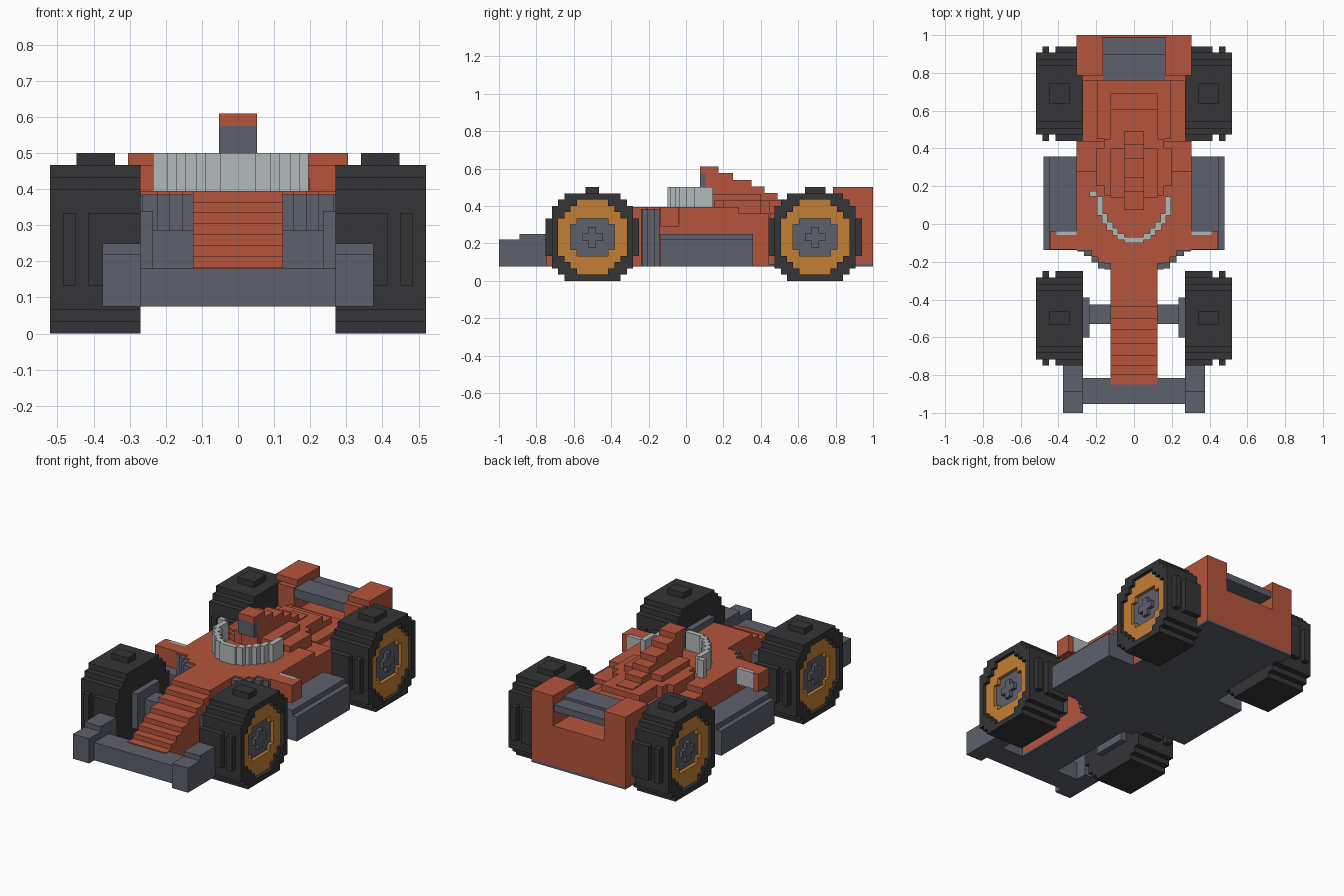
import bpy, bmesh, math

def mat(name, r, g, b):
    m = bpy.data.materials.new(name)
    m.diffuse_color = (r, g, b, 1)
    return m

RED = mat("red", 0.46, 0.09, 0.045)
GREY = mat("slate", 0.11, 0.115, 0.15)
DARK = mat("rubber", 0.035, 0.035, 0.038)
GOLD = mat("gold", 0.55, 0.21, 0.035)
PALE = mat("pale", 0.45, 0.48, 0.48)

def boxes(name, material, items, mirror=False):
    """One object from boxes (x0, x1, y0, y1, z0, z1), optionally mirrored in x."""
    bm = bmesh.new()
    if mirror:
        items = items + [(-b, -a, *rest) for a, b, *rest in items]
    for x0, x1, y0, y1, z0, z1 in items:
        vs = bmesh.ops.create_cube(bm, size=1)["verts"]
        for v in vs:
            v.co = (x0 + (v.co.x + .5) * (x1 - x0),
                    y0 + (v.co.y + .5) * (y1 - y0),
                    z0 + (v.co.z + .5) * (z1 - z0))
    me = bpy.data.meshes.new(name)
    bm.to_mesh(me)
    bm.free()
    ob = bpy.data.objects.new(name, me)
    bpy.context.collection.objects.link(ob)
    me.materials.append(material)
    return ob

# Voxel wheels: columns of blocks inside a ring
V = 1 / 30

def ring(cy, x0, x1, r0, r1):
    out = []
    for k in range(-7, 8):
        start = None
        xe = x1 - 0.035 if abs(k) == 7 else x1
        if xe <= x0:
            continue
        for j in range(15):
            inside = j < 14 and r0 <= math.hypot(k, j - 6.5) < r1
            if inside and start is None:
                start = j
            if not inside and start is not None:
                out.append((x0, xe, cy + (k - .5) * V, cy + (k + .5) * V, start * V, j * V))
                start = None
    return out

for label, cy, kn in (("front", -0.5, 0.036), ("rear", 0.69, 0.055)):
    knob = [(0.34, 0.447, cy - kn, cy + kn, 0.46, 0.5)]
    boxes(label + "_tyres", DARK, ring(cy, 0.27, 0.45, 0, 7.65)
          + ring(cy, 0.45, 0.52, 5.9, 7.65) + knob, True)
    boxes(label + "_rims", GOLD, ring(cy, 0.45, 0.50, 3.4, 5.9), True)
    c = 7 * V
    boxes(label + "_hubs", GREY, ring(cy, 0.45, 0.48, 0, 3.4) + [
        (0.48, 0.50, cy - .055, cy + .055, c - .02, c + .02),
        (0.48, 0.50, cy - .02, cy + .02, c - .055, c + .055)], True)

# Front wing with end plates
boxes("front_wing", GREY, [(-0.27, 0.27, -0.952, -0.815, 0.075, 0.18)])
boxes("front_wing_end_plates", GREY, [
    (0.27, 0.375, -1, -0.89, 0.075, 0.22),
    (0.27, 0.375, -0.89, -0.745, 0.075, 0.25)], True)

# Stepped nose
ys = [-0.85, -0.8, -0.75, -0.7, -0.635, -0.56, -0.5, -0.44, -0.14]
boxes("nose", RED, [(-0.125, 0.125, ys[i], ys[i + 1], 0.085, 0.185 + 0.03 * i)
                    for i in range(8)])

# Front axle and uprights
boxes("front_axle", GREY, [
    (0.12, 0.25, -0.53, -0.425, 0.18, 0.285),
    (0.235, 0.275, -0.6, -0.39, 0.13, 0.34)], True)

# Stepped intakes at the shoulders
sh = [(0.155, -0.24), (0.19, -0.235), (0.225, -0.205), (0.265, -0.17), (0.30, -0.145)]
boxes("intakes", GREY, [(x - 0.04, x, y, -0.13, 0.075, 0.385) for x, y in sh], True)
boxes("shoulders", RED, [(0, x, y + 0.03, -0.13, 0.35, 0.395) for x, y in sh], True)

# Main hull and rear deck
boxes("hull", RED, [
    (-0.305, 0.305, -0.14, 0.28, 0.085, 0.395),
    (-0.305, 0.305, 0.28, 0.44, 0.085, 0.36),
    (-0.275, 0.275, 0.44, 0.76, 0.085, 0.33)])
boxes("floor", GREY, [
    (-0.305, 0.305, -0.14, 1, 0.075, 0.09),
    (-0.125, 0.125, -0.815, -0.14, 0.075, 0.09)])

# Side pods
boxes("side_pods", GREY, [
    (0.29, 0.48, -0.137, 0.357, 0.075, 0.22),
    (0.29, 0.45, -0.137, 0.357, 0.22, 0.25)], True)

# Mirrors
boxes("mirrors", RED, [(0.29, 0.445, -0.135, -0.058, 0.29, 0.395),
                       (0.41, 0.445, -0.058, -0.038, 0.29, 0.395)], True)
boxes("mirror_glass", PALE, [(0.27, 0.41, -0.058, -0.036, 0.3, 0.394)], True)

# Wraparound windscreen
ws = [(0, 0.05, -0.10, -0.07), (0.05, 0.09, -0.085, -0.05), (0.085, 0.115, -0.06, -0.02),
      (0.11, 0.145, -0.035, 0.01), (0.14, 0.17, 0, 0.055), (0.165, 0.195, 0.045, 0.145)]
boxes("windscreen", PALE, [(*w, 0.39, 0.5) for w in ws], True)
boxes("windscreen_tip", PALE, [(-0.235, -0.195, 0.145, 0.175, 0.39, 0.5)])

# Airbox and stepped engine cover
boxes("air_intake", GREY, [(-0.053, 0.053, 0.075, 0.105, 0.49, 0.575)])
fin = [0.105, 0.175, 0.25, 0.35, 0.42, 0.49, 0.575]
boxes("engine_fin", RED, [(-0.053, 0.053, 0.075, 0.175, 0.575, 0.61),
                          (-0.053, 0.053, 0.105, 0.175, 0.38, 0.58)]
      + [(-0.053, 0.053, fin[i], fin[i + 1], 0.33, 0.61 - 0.035 * i) for i in range(1, 6)])
boxes("engine_cover", RED, [
    (-0.2, 0.2, 0.2, 0.4, 0.33, 0.43),
    (-0.16, 0.16, 0.15, 0.45, 0.33, 0.43),
    (-0.125, 0.125, 0.14, 0.4, 0.33, 0.465),
    (-0.125, 0.125, 0.4, 0.61, 0.32, 0.43),
    (-0.125, 0.125, 0.61, 0.69, 0.32, 0.395),
    (-0.195, 0.195, 0.45, 0.76, 0.32, 0.36)])

# Tail block, wing towers and rear wing
boxes("tail", RED, [(-0.305, 0.305, 0.757, 1, 0.085, 0.325)])
boxes("wing_towers", RED, [
    (0.165, 0.305, 0.757, 1, 0.32, 0.465),
    (0.165, 0.305, 0.787, 1, 0.465, 0.5)], True)
boxes("rear_wing", GREY, [(-0.165, 0.165, 0.76, 0.9, 0.405, 0.46),
                          (-0.165, 0.165, 0.9, 0.99, 0.405, 0.445)])
